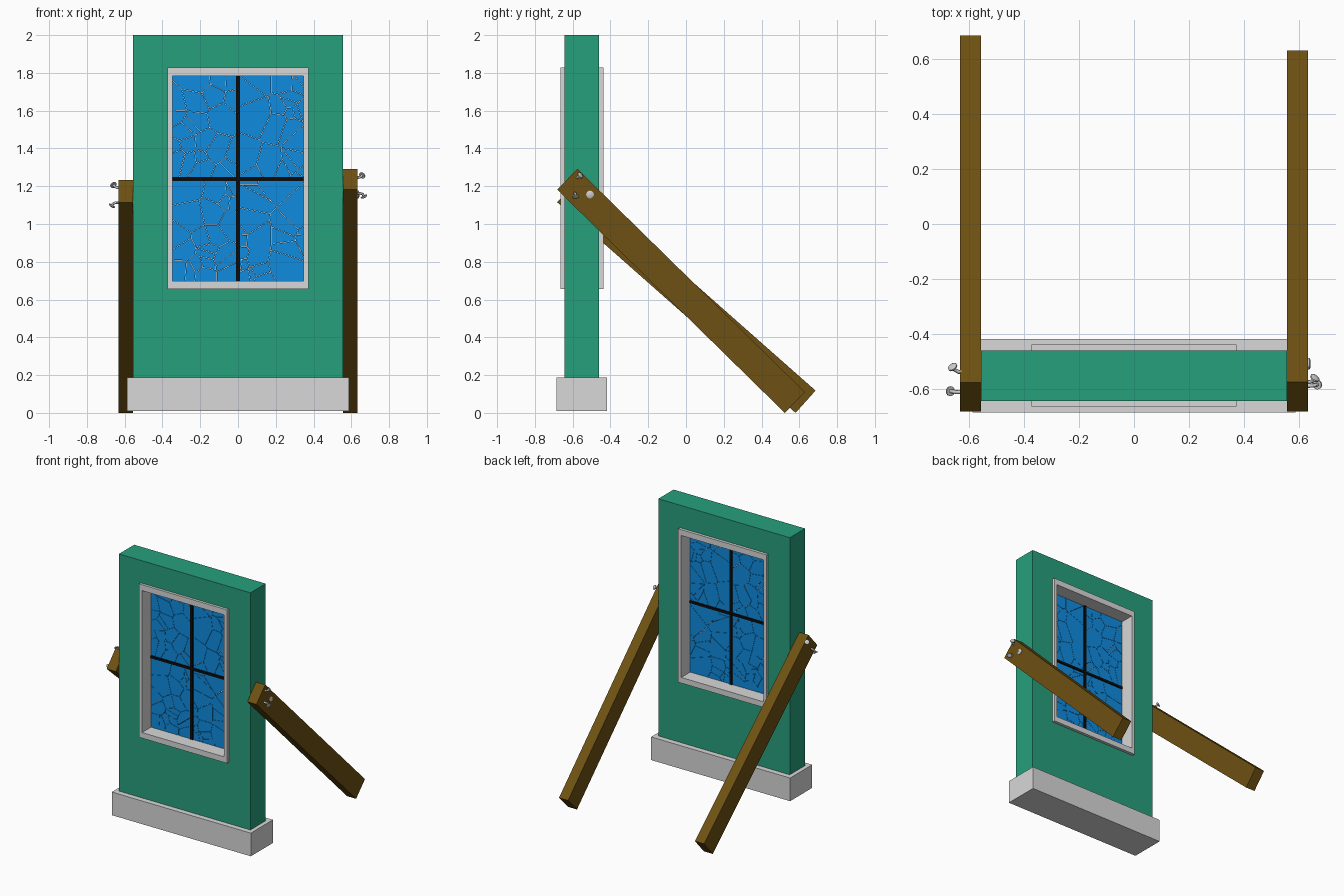
import bpy, bmesh, math, random
from mathutils import Vector

if "Cube" in bpy.data.objects:
    bpy.data.objects.remove(bpy.data.objects["Cube"])

random.seed(4)


def material(name, rgb):
    m = bpy.data.materials.new(name)
    m.diffuse_color = (*rgb, 1)
    m.use_nodes = True
    m.node_tree.nodes["Principled BSDF"].inputs["Base Color"].default_value = m.diffuse_color
    return m


GREEN = material("green_wall", (0.02, 0.35, 0.20))
WHITE = material("pale_grey", (0.69, 0.69, 0.69))
BLUE = material("blue_glass", (0.005, 0.26, 0.74))
BLACK = material("black_bar", (0.003, 0.003, 0.003))
BROWN = material("brown_wood", (0.155, 0.082, 0.006))
METAL = material("nail_metal", (0.6, 0.6, 0.62))


def finish(bm, name, mat):
    bmesh.ops.recalc_face_normals(bm, faces=bm.faces)
    me = bpy.data.meshes.new(name)
    bm.to_mesh(me)
    bm.free()
    me.materials.append(mat)
    ob = bpy.data.objects.new(name, me)
    bpy.context.collection.objects.link(ob)
    return ob


def prism(bm, pts, offset):
    """Closed prism from a 3D polygon swept along offset."""
    a = [bm.verts.new(p) for p in pts]
    b = [bm.verts.new(Vector(p) + Vector(offset)) for p in pts]
    bm.faces.new(a)
    bm.faces.new(b[::-1])
    for i in range(len(a)):
        j = (i + 1) % len(a)
        bm.faces.new((a[i], a[j], b[j], b[i]))


def box(name, x, y, z, mat):
    bm = bmesh.new()
    pts = [(x[0], y[0], z[0]), (x[1], y[0], z[0]), (x[1], y[0], z[1]), (x[0], y[0], z[1])]
    prism(bm, pts, (0, y[1] - y[0], 0))
    return finish(bm, name, mat)


def ring(name, outer, inner, y, mat):
    """Rectangular frame; outer and inner are (half width, bottom, top)."""
    bm = bmesh.new()
    loops = []
    for w, lo, hi in (outer, inner):
        for yy in y:
            loops.append([bm.verts.new((px, yy, pz)) for px, pz in
                          ((-w, lo), (w, lo), (w, hi), (-w, hi))])
    of, ob, nf, nb = loops
    for p, q in ((of, ob), (ob, nb), (nb, nf), (nf, of)):
        for i in range(4):
            j = (i + 1) % 4
            bm.faces.new((p[i], p[j], q[j], q[i]))
    return finish(bm, name, mat)


# Wall with opening, window frame and plinth
OUT, INN = (0.373, 0.655, 1.828), (0.347, 0.698, 1.783)
ring("wall", (0.556, 0.187, 2.0), OUT, (-0.644, -0.46), GREEN)
ring("window_frame", OUT, INN, (-0.664, -0.438), WHITE)
box("plinth", (-0.588, 0.588), (-0.685, -0.418), (0.01, 0.187), WHITE)

# Window bars
YC, ZC = -0.551, 1.238
box("bar_vertical", (-0.011, 0.011), (YC - 0.012, YC + 0.012), INN[1:], BLACK)
box("bar_horizontal", (-0.347, 0.347), (YC - 0.012, YC + 0.012), (ZC - 0.01, ZC + 0.01), BLACK)


# Cracked glass: each pane is split into cells around random points
def clip(poly, mid, n):
    out = []
    for i, p in enumerate(poly):
        q = poly[(i + 1) % len(poly)]
        dp, dq = (p - mid).dot(n), (q - mid).dot(n)
        if dp <= 0:
            out.append(p)
        if dp * dq < 0:
            out.append(p.lerp(q, dp / (dp - dq)))
    return out


bm = bmesh.new()
for x0, x1 in ((-0.347, 0), (0, 0.347)):
    for z0, z1 in ((INN[1], ZC), (ZC, INN[2])):
        seeds = [Vector((random.uniform(x0, x1), random.uniform(z0, z1))) for _ in range(23)]
        for s in seeds:
            cell = [Vector(c) for c in ((x0, z0), (x1, z0), (x1, z1), (x0, z1))]
            for t in seeds:
                if t is not s:
                    n = (t - s).normalized()
                    cell = clip(cell, (s + t) / 2 - n * 0.0008, n)
                    if len(cell) < 3:
                        break
            if len(cell) >= 3:
                prism(bm, [(c.x, YC - 0.005, c.y) for c in cell], (0, 0.01, 0))
finish(bm, "cracked_glass", BLUE)


# Leaning support beams: three corners of each side profile in (y, z)
def beam(name, x, top_low, top_high, foot):
    a, b, c = Vector(top_low), Vector(top_high), Vector(foot)
    bm = bmesh.new()
    prism(bm, [(x, p.x, p.y) for p in (a, b, b + c - a, c)], (0.077, 0, 0))
    finish(bm, name, BROWN)


beam("right_beam", 0.556, (-0.682, 1.182), (-0.575, 1.292), (0.523, 0.0))
beam("left_beam", -0.633, (-0.682, 1.115), (-0.576, 1.233), (0.58, 0.0))


# Nails: a bent shank swept along points, with a round head at the end
def nail(name, pts, r=0.007, head=0.018):
    bm = bmesh.new()
    pts = [Vector(p) for p in pts]
    end = (pts[-1] - pts[-2]).normalized()
    stations = [(p, r) for p in pts]
    stations += [(pts[-1], head), (pts[-1] + end * 0.006, head), (pts[-1] + end * 0.01, head * 0.6)]
    rings = []
    for i, (p, rad) in enumerate(stations):
        if 0 < i < len(pts) - 1:
            d = (pts[i + 1] - pts[i - 1]).normalized()
        else:
            d = (pts[1] - pts[0]).normalized() if i == 0 else end
        u = d.cross(Vector((0, 1, 0))).normalized()
        v = d.cross(u)
        rings.append([bm.verts.new(p + rad * (u * math.cos(k * math.pi / 6) + v * math.sin(k * math.pi / 6)))
                      for k in range(12)])
    for p, q in zip(rings, rings[1:]):
        for k in range(12):
            j = (k + 1) % 12
            bm.faces.new((p[k], p[j], q[j], q[k]))
    bm.faces.new(rings[0])
    bm.faces.new(rings[-1])
    ob = finish(bm, name, METAL)
    bpy.context.view_layer.objects.active = ob
    ob.select_set(True)
    bpy.ops.object.shade_smooth_by_angle()
    ob.select_set(False)


nail("right_nail_flush", [(0.60, -0.508, 1.156), (0.632, -0.508, 1.156)], head=0.021)
nail("right_nail_upper", [(0.61, -0.575, 1.245), (0.638, -0.575, 1.246), (0.65, -0.57, 1.25),
                          (0.656, -0.562, 1.256)])
nail("right_nail_lower", [(0.61, -0.59, 1.163), (0.645, -0.588, 1.163), (0.66, -0.586, 1.158),
                          (0.665, -0.584, 1.148)])
nail("left_nail_upper", [(-0.61, -0.54, 1.19), (-0.638, -0.538, 1.192), (-0.652, -0.53, 1.198),
                         (-0.658, -0.522, 1.205)])
nail("left_nail_lower", [(-0.61, -0.612, 1.113), (-0.645, -0.611, 1.113), (-0.66, -0.609, 1.109),
                         (-0.666, -0.608, 1.1)])
